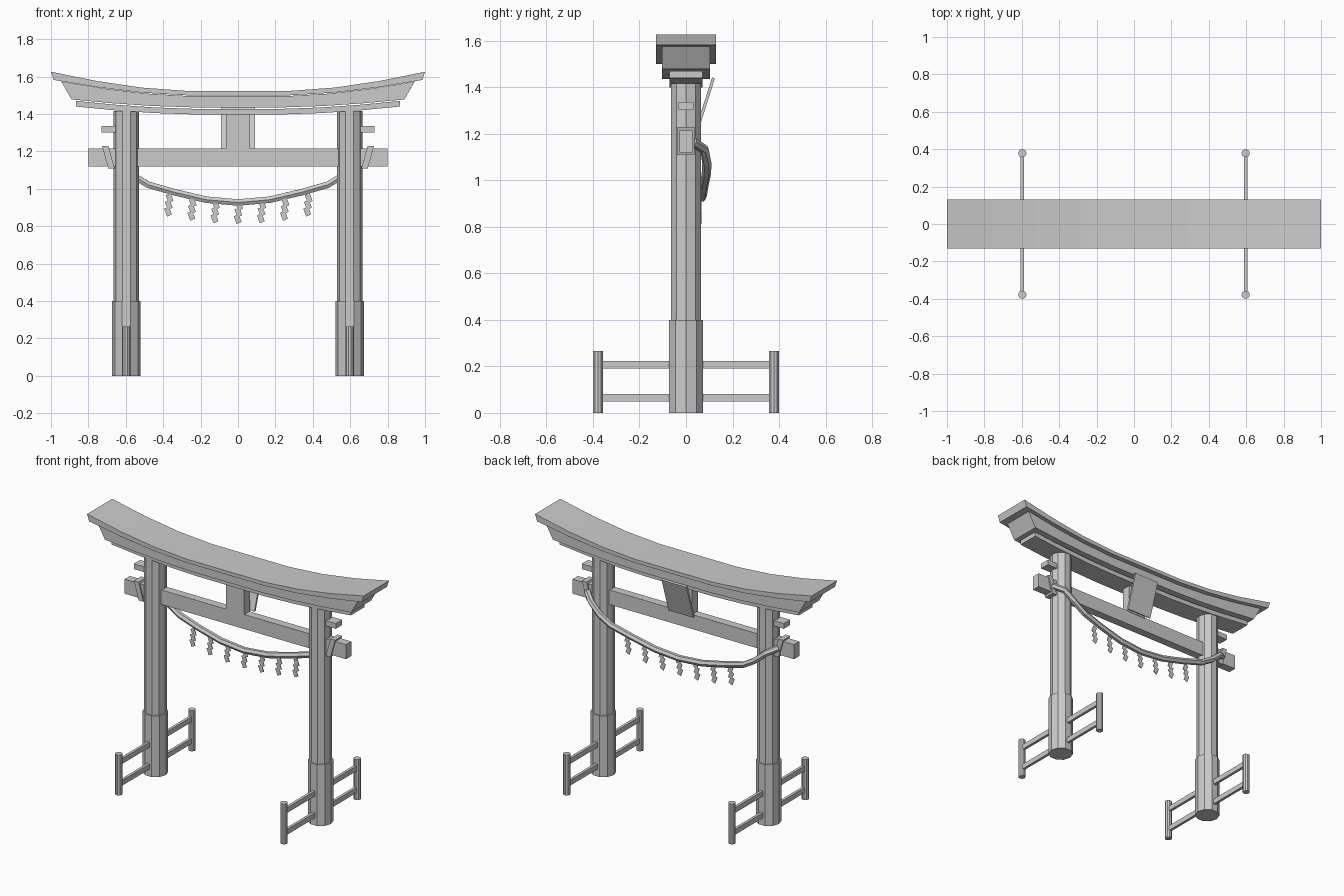
import bpy, bmesh, math
from mathutils import Vector, Matrix

cube = bpy.data.objects.get("Cube")
if cube:
    bpy.data.objects.remove(cube, do_unlink=True)

GREY = (0.6, 0.6, 0.6, 1)
stone = bpy.data.materials.new("plain grey")
stone.use_nodes = True
stone.diffuse_color = GREY
stone.node_tree.nodes["Principled BSDF"].inputs["Base Color"].default_value = GREY


def finish(name, bm):
    bmesh.ops.recalc_face_normals(bm, faces=bm.faces)
    mesh = bpy.data.meshes.new(name)
    bm.to_mesh(mesh)
    bm.free()
    mesh.materials.append(stone)
    obj = bpy.data.objects.new(name, mesh)
    bpy.context.collection.objects.link(obj)
    return obj


def box(name, low, high, shear=0.0):
    """Box between two corners; shear slides x with height."""
    low, high = Vector(low), Vector(high)
    mid = (low + high) / 2
    bm = bmesh.new()
    bmesh.ops.create_cube(bm, size=1)
    for v in bm.verts:
        v.co = Vector(a * b for a, b in zip(v.co, high - low)) + mid
        v.co.x += shear * (v.co.z - mid.z)
    return finish(name, bm)


def column(name, x, y, radius, bottom, top, sides):
    bm = bmesh.new()
    bmesh.ops.create_cone(bm, cap_ends=True, segments=sides, radius1=radius,
                          radius2=radius, depth=top - bottom,
                          matrix=Matrix.Translation((x, y, (top + bottom) / 2)))
    # put one corner exactly on the x axis
    first = max(bm.verts, key=lambda v: v.co.x).co
    turn = -math.atan2(first.y - y, first.x - x)
    bmesh.ops.rotate(bm, verts=bm.verts, cent=(x, y, 0),
                     matrix=Matrix.Rotation(turn, 3, 'Z'))
    return finish(name, bm)


def loft(name, rings):
    """Skin a row of equal rings and cap both ends."""
    bm = bmesh.new()
    loops = [[bm.verts.new(p) for p in ring] for ring in rings]
    n = len(loops[0])
    for a, b in zip(loops, loops[1:]):
        for i in range(n):
            j = (i + 1) % n
            bm.faces.new((a[i], a[j], b[j], b[i]))
    bm.faces.new(loops[0])
    bm.faces.new(loops[-1])
    return finish(name, bm)


# Curved lintels, each rising toward its ends
STATIONS = (-1, -0.76, -0.52, -0.28, 0.28, 0.52, 0.76, 1)


def lintel(name, half_y, top_x, top_z, top_rise, low_x, low_z, low_rise):
    rings = []
    for s in STATIONS:
        lift = max(0, (abs(s) - 0.28) / 0.72) ** 1.6
        zt, zb = top_z + top_rise * lift, low_z + low_rise * lift
        rings.append([(s * top_x, -half_y, zt), (s * top_x, half_y, zt),
                      (s * low_x, half_y, zb), (s * low_x, -half_y, zb)])
    return loft(name, rings)


lintel("roof_cap", 0.13, 1.0, 1.524, 0.102, 0.985, 1.5, 0.082)
lintel("upper_lintel", 0.103, 0.945, 1.496, 0.078, 0.89, 1.436, 0.042)
lintel("lower_lintel", 0.07, 0.865, 1.428, 0.042, 0.865, 1.398, 0.042)

# Tie beam, centre strut and leaning tablet on the back
box("tie_beam", (-0.8, -0.027, 1.12), (0.8, 0.027, 1.215))
box("centre_strut", (-0.064, -0.03, 1.21), (0.064, 0.03, 1.42))
loft("tablet", [[(x, 0.04, 1.215), (x, 0.052, 1.21),
                 (x, 0.124, 1.437), (x, 0.112, 1.442)] for x in (-0.09, 0.09)])

for side, label in ((1, "left"), (-1, "right")):
    cx = side * 0.597
    # Pillars with wider feet
    column(label + "_pillar", cx, 0, 0.068, 0.3, 1.415, 10)
    column(label + "_pillar_foot", cx, 0, 0.076, 0, 0.4, 10)
    xs = sorted((side * 0.6, side * 0.73))
    box(label + "_wedge", (xs[0], -0.033, 1.302), (xs[1], 0.033, 1.336))
    # Rope band around the tie beam end
    box(label + "_rope_band", (side * 0.693 - 0.017, -0.036, 1.108),
        (side * 0.693 + 0.017, 0.036, 1.228), shear=side * 0.28)
    # Low fences in front and behind
    for end, place in ((-1, "front"), (1, "back")):
        column(f"{label}_{place}_fence_post", cx, end * 0.378, 0.022, 0, 0.265, 10)
        ys = sorted((end * 0.05, end * 0.375))
        for z, level in ((0.065, "low"), (0.207, "high")):
            box(f"{label}_{place}_{level}_rail",
                (cx - 0.009, ys[0], z - 0.017), (cx + 0.009, ys[1], z + 0.017))

# Hanging rope swept behind the pillars
half = [(0, 0.068, 0.927), (0.17, 0.071, 0.942), (0.34, 0.078, 0.982),
        (0.48, 0.087, 1.022), (0.56, 0.09, 1.07), (0.63, 0.08, 1.132),
        (0.69, 0.03, 1.165)]
path = [Vector((-x, y, z)) for x, y, z in half[:0:-1]] + [Vector(p) for p in half]
rings = []
for i, p in enumerate(path):
    along = (path[min(i + 1, len(path) - 1)] - path[max(i - 1, 0)]).normalized()
    out = along.cross(Vector((0, 0, 1))).normalized()
    up = out.cross(along)
    rings.append([p + 0.02 * (out * math.cos(a) + up * math.sin(a))
                  for a in (math.tau * k / 6 for k in range(6))])
loft("hanging_rope", rings)


# Folded paper streamers
def streamer(name, x, top):
    bm = bmesh.new()
    y, w, drop = 0.062, 0.013, 0.042
    for k in range(3):
        z = top - k * 0.036
        shift = 0.006 - k * 0.004
        corners = [(x - w + shift - 0.008, z), (x + w + shift - 0.008, z + 0.012),
                   (x + w + shift + 0.008, z - drop + 0.012),
                   (x - w + shift + 0.008, z - drop)]
        face = bm.faces.new([bm.verts.new((a, y, b)) for a, b in corners])
        grown = bmesh.ops.extrude_face_region(bm, geom=[face])
        for v in grown["geom"]:
            if isinstance(v, bmesh.types.BMVert):
                v.co.y += 0.004
    return finish(name, bm)


for i in range(-3, 4):
    streamer(f"streamer_{i + 4}", i * 0.124, 0.925 + 0.0045 * i * i)
